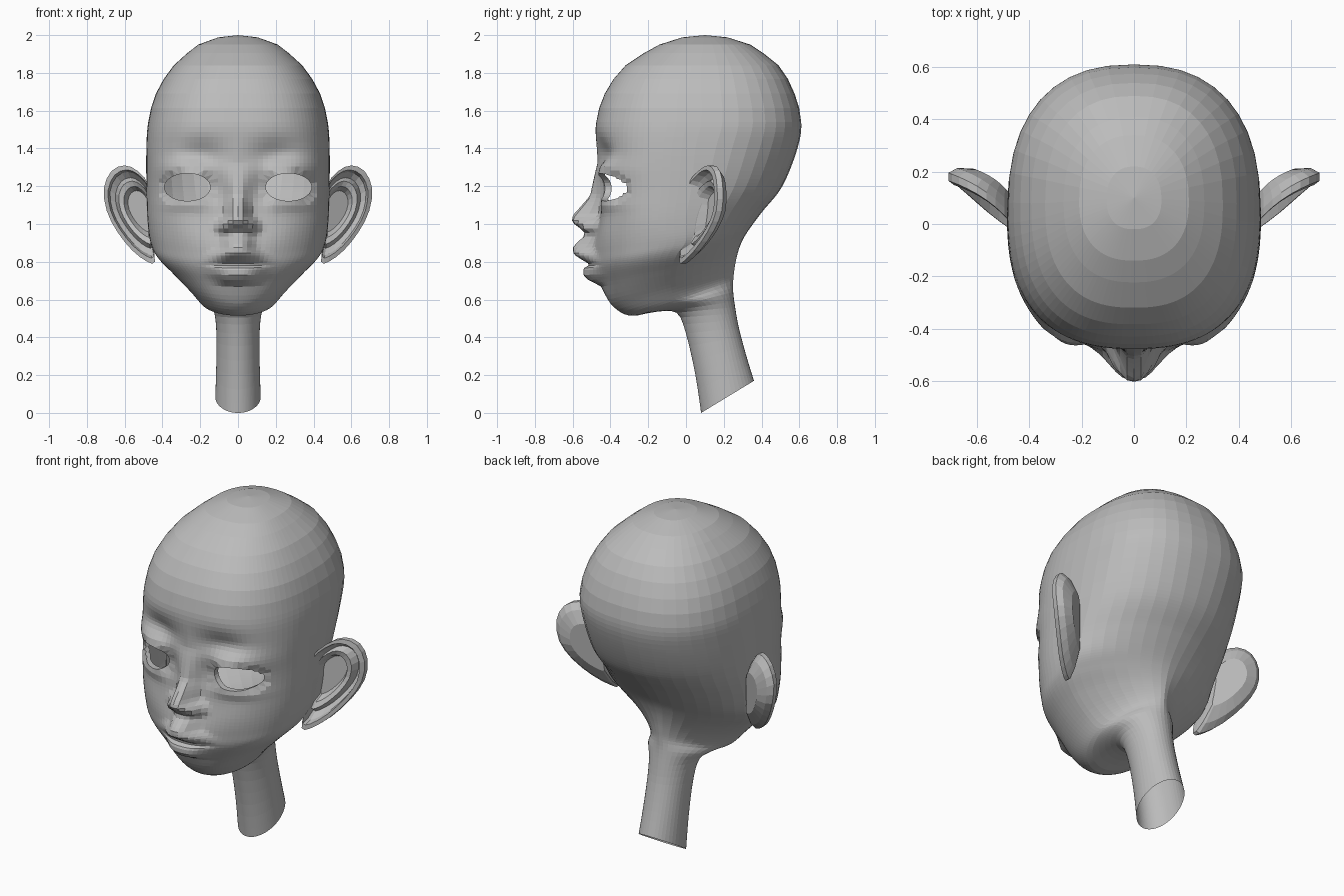
import bpy, bmesh
from math import sin, cos, pi, exp, hypot
from mathutils import Vector

cube = bpy.data.objects.get("Cube")
if cube:
    bpy.data.objects.remove(cube)

clay = bpy.data.materials.new("clay_grey")
clay.use_nodes = True
clay.diffuse_color = (0.5, 0.5, 0.5, 1)
clay.node_tree.nodes["Principled BSDF"].inputs["Base Color"].default_value = clay.diffuse_color


def finish(bm, name):
    bmesh.ops.recalc_face_normals(bm, faces=bm.faces)
    mesh = bpy.data.meshes.new(name)
    bm.to_mesh(mesh)
    bm.free()
    mesh.materials.append(clay)
    obj = bpy.data.objects.new(name, mesh)
    bpy.context.collection.objects.link(obj)
    return obj


def catmull(p0, p1, p2, p3, t):
    return [b + 0.5 * t * (c - a + t * (2 * a - 5 * b + 4 * c - d + t * (3 * (b - c) + d - a)))
            for a, b, c, d in zip(p0, p1, p2, p3)]


def bridge(bm, lower, upper):
    n = len(lower)
    for i in range(n):
        j = (i + 1) % n
        bm.faces.new((lower[i], lower[j], upper[j], upper[i]))


def bump(x, z, cx, cz, sx, sz):
    return exp(-((x - cx) / sx) ** 2 - ((z - cz) / sz) ** 2)


# Tilted rings: front y, front z, back y, back z, half width, widest y, front and back squareness
RINGS = [
    (.08, 0, .36, .17, .12, .22, 2, 2),
    (.05, .2, .32, .3, .115, .19, 2, 2),
    (0, .42, .28, .45, .115, .15, 2, 2),
    (-.05, .53, .26, .56, .13, .1, 2, 2),
    (-.16, .535, .25, .64, .17, .05, 2, 1.8),
    (-.3, .515, .25, .7, .2, -.05, 2, 1.6),
    (-.4, .58, .255, .75, .26, -.08, 2, 1.5),
    (-.44, .69, .265, .81, .35, -.08, 2.2, 1.5),
    (-.46, .78, .285, .88, .43, -.05, 2.4, 1.6),
    (-.46, .86, .32, .95, .465, 0, 2.5, 1.7),
    (-.455, 1, .4, 1.06, .48, 0, 2.6, 1.9),
    (-.465, 1.2, .51, 1.2, .485, .03, 2.6, 2.1),
    (-.475, 1.4, .59, 1.4, .485, .05, 2.6, 2.3),
    (-.475, 1.54, .61, 1.54, .475, .08, 2.6, 2.4),
    (-.43, 1.69, .575, 1.69, .435, .08, 2.6, 2.4),
    (-.32, 1.84, .49, 1.84, .34, .08, 2.5, 2.4),
    (-.14, 1.95, .34, 1.95, .21, .09, 2.4, 2.3),
]
# Nose and lip relief down the middle: height, depth, half width
RELIEF = [(1.32, 0, .06), (1.15, .045, .05), (1.045, .14, .055), (1.01, .14, .085),
          (.97, .08, .09), (.945, .05, .07), (.88, .1, .07), (.84, .095, .11),
          (.785, .015, .15), (.765, .06, .13), (.73, .075, .12), (.7, .06, .1), (.675, .01, .1), (.6, 0, .1)]
EYE_X, EYE_Z, EYE_W, EYE_H = .268, 1.195, .122, .073


def relief(z):
    for (z1, d1, w1), (z0, d0, w0) in zip(RELIEF, RELIEF[1:]):
        if z0 <= z <= z1:
            t = (z - z0) / (z1 - z0)
            return d0 + t * (d1 - d0), w0 + t * (w1 - w0)
    return 0, .1


def eye_radius(x, z):
    return hypot((abs(x) - EYE_X) / EYE_W, (z - EYE_Z) / EYE_H)


def sculpt(x, y, z):
    """Push the front of the face in and out."""
    if y > -.18 or z < .55:
        return y
    ax = abs(x)
    depth, width = relief(z)
    out = depth * exp(-(ax / width) ** 3)
    out += .04 * bump(ax, z, 0, .85, .2, .13)                  # muzzle
    out += .03 * bump(ax, z, .08, .985, .025, .03)             # nostril wings
    out -= .045 * bump(ax, z, .2, 1.36, .13, .08)              # hollow under brow
    out -= .03 * bump(ax, z, .13, 1.2, .05, .1)                # inner eye corner
    out += .045 * bump(ax, z, EYE_X, 1.29, .13, .06)           # upper lid
    out += .015 * bump(ax, z, EYE_X, 1.1, .12, .03)            # lower lid
    out += .012 * bump(ax, z, .25, .95, .12, .1)               # cheek
    return y - out


FRONT, BACK = 26, 10


def ring_points(key):
    yf, zf, yb, zb, w, m, nf, nb = key
    half = []
    for i in range(FRONT + BACK + 1):
        if i <= FRONT:
            a, n, reach = pi / 2 * (i / FRONT) ** 1.3, nf, m - yf
        else:
            a, n, reach = pi / 2 * (1 - (i - FRONT) / BACK), nb, m - yb
        x = w * max(sin(a), 0) ** (2 / n)
        y = m - reach * max(cos(a), 0) ** (2 / n)
        z = zf + (zb - zf) * (y - yf) / (yb - yf)
        half.append((x, sculpt(x, y, z), z))
    half[0] = (0, *half[0][1:])
    half[-1] = (0, *half[-1][1:])
    return half + [(-x, y, z) for x, y, z in half[-2:0:-1]]


# Head and neck: one open-ended skin
bm = bmesh.new()
rows = []
last = len(RINGS) - 1
for k in range(last):
    steps = 3 if k < 5 else 5 if k < 7 else 7 if k < 10 else 10 if k < 12 else 5 if k < 13 else 2
    near = [RINGS[min(max(k + d, 0), last)] for d in (-1, 0, 1, 2)]
    rows += [catmull(*near, s / steps) for s in range(steps)]
rows.append(RINGS[-1])
loops = [[bm.verts.new(p) for p in ring_points(row)] for row in rows]
for lower, upper in zip(loops, loops[1:]):
    bridge(bm, lower, upper)
crown = [bm.verts.new((v.co.x * .5, .1 + (v.co.y - .1) * .5, 1.988)) for v in loops[-1]]
bridge(bm, loops[-1], crown)
apex = bm.verts.new((0, .1, 2))
for i, v in enumerate(crown):
    bm.faces.new((v, crown[(i + 1) % len(crown)], apex))

# Eye openings with turned-in lids
inside = [v for v in bm.verts if v.co.y < -.15 and eye_radius(v.co.x, v.co.z) < 1]
bmesh.ops.delete(bm, geom=inside, context='VERTS')
rim = [e for e in bm.edges if e.is_boundary and e.verts[0].co.z > .9]
for v in {v for e in rim for v in e.verts}:
    r = eye_radius(v.co.x, v.co.z)
    side = 1 if v.co.x > 0 else -1
    v.co.x = side * (EYE_X + (abs(v.co.x) - EYE_X) / r)
    v.co.z = EYE_Z + (v.co.z - EYE_Z) / r
lids = bmesh.ops.extrude_edge_only(bm, edges=rim)["geom"]
for v in lids:
    if isinstance(v, bmesh.types.BMVert):
        v.co.y += .035
finish(bm, "head_and_neck")

# Ears: a curled rim, a dished front and a tapering back
EAR_RIM = [(.47, .01, 1.2), (.53, .07, 1.28), (.6, .12, 1.31), (.67, .155, 1.28), (.71, .17, 1.19),
           (.695, .165, 1.07), (.64, .12, .96), (.56, .05, .86), (.48, -.01, .8), (.44, -.03, .8),
           (.45, -.02, .9), (.46, 0, 1.05)]
# Loops from the back root to the bowl: scale about the root, backward shift
EAR_LOOPS = [(.55, .09), (.85, .06), (1, .025), (1, -.005), (.9, -.01), (.85, .03), (.72, .06),
             (.64, .025), (.52, .035), (.42, .08)]


def make_ear(side, name):
    bm = bmesh.new()
    n = len(EAR_RIM)
    rim = []
    for i in range(n):
        near = [EAR_RIM[(i + d) % n] for d in (-1, 0, 1, 2)]
        rim += [Vector(catmull(*near, t)) for t in (0, .5)]
    root = Vector((.49, .06, 1.08))
    loops = []
    for scale, shift in EAR_LOOPS:
        loop = []
        for p in rim:
            q = root + (p - root) * scale
            loop.append(bm.verts.new((side * q.x, q.y + shift, q.z)))
        loops.append(loop)
    for a, b in zip(loops, loops[1:]):
        bridge(bm, a, b)
    bm.faces.new(loops[0])
    bm.faces.new(loops[-1])
    finish(bm, name)


make_ear(1, "left_ear")
make_ear(-1, "right_ear")
